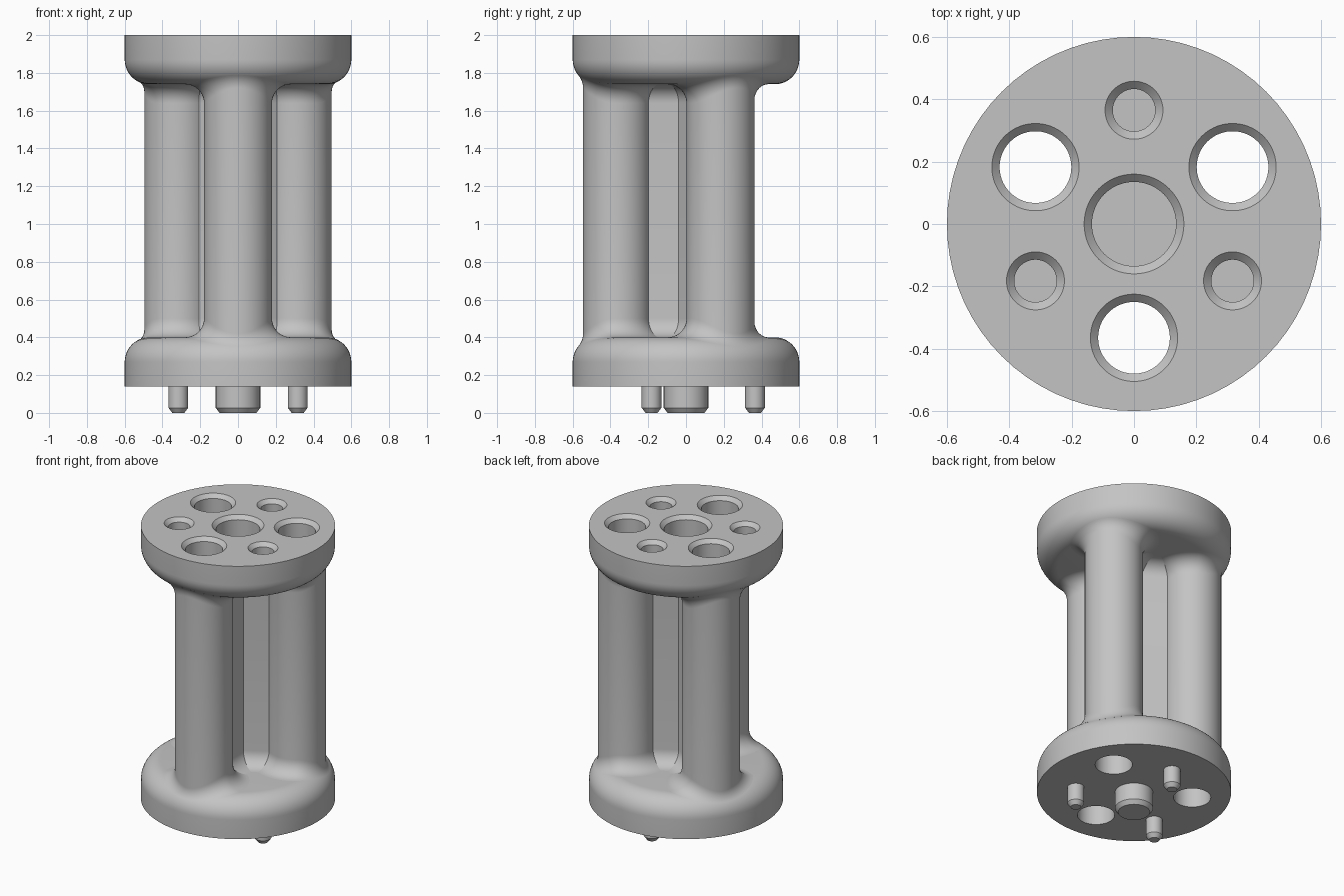
import bpy, bmesh
from math import sin, cos, pi, radians, sqrt
from mathutils import Vector

if "Cube" in bpy.data.objects:
    bpy.data.objects.remove(bpy.data.objects["Cube"])

grey = bpy.data.materials.new("plain grey")
grey.use_nodes = True
grey.diffuse_color = (0.55, 0.55, 0.55, 1)
grey.node_tree.nodes["Principled BSDF"].inputs["Base Color"].default_value = grey.diffuse_color

SEG = 72                # segments around
BOT, LOW = 0.14, 0.40   # lower disc, bottom and top
MIRROR = 2.14           # z of the upper half is MIRROR - z
DISC_R, ROUND = 0.60, 0.13
RING = 0.365            # distance of columns and pins from the axis
COL_R, BORE, FILLET = 0.18, 0.115, 0.10
WEB = 0.068             # half thickness of the webs
COLUMN_ANGLES = [radians(a) for a in (-90, 30, 150)]
PIN_ANGLES = [a + pi for a in COLUMN_ANGLES]


def finish(bm, name):
    bmesh.ops.remove_doubles(bm, verts=bm.verts, dist=1e-5)
    bmesh.ops.recalc_face_normals(bm, faces=bm.faces)
    mesh = bpy.data.meshes.new(name)
    bm.to_mesh(mesh)
    bm.free()
    obj = bpy.data.objects.new(name, mesh)
    bpy.context.collection.objects.link(obj)
    mesh.materials.append(grey)
    return obj


def smooth(obj):
    bpy.ops.object.select_all(action="DESELECT")
    obj.select_set(True)
    bpy.context.view_layer.objects.active = obj
    bpy.ops.object.shade_smooth_by_angle(angle=radians(32))


def lathe(bm, profile, centre=(0, 0)):
    """Revolve (radius, z) points, starting and ending on the axis."""
    rings = []
    for r, z in profile:
        if r == 0:
            rings.append([bm.verts.new((*centre, z))])
        else:
            rings.append([bm.verts.new((centre[0] + r * cos(2 * pi * i / SEG),
                                        centre[1] + r * sin(2 * pi * i / SEG), z))
                          for i in range(SEG)])
    for a, b in zip(rings, rings[1:]):
        for i in range(SEG):
            j = (i + 1) % SEG
            quad = [a[i % len(a)], a[j % len(a)], b[j % len(b)], b[i % len(b)]]
            bm.faces.new(list(dict.fromkeys(quad)))


def at(angle, dist=RING):
    return (dist * cos(angle), dist * sin(angle))


def flip(points):
    return [(r, MIRROR - z) for r, z in points]


def cut(obj, cutter):
    cutter.hide_render = True
    mod = obj.modifiers.new("holes", "BOOLEAN")
    mod.operation, mod.solver, mod.object = "DIFFERENCE", "EXACT", cutter
    bpy.context.view_layer.objects.active = obj
    bpy.ops.object.modifier_apply(modifier=mod.name)
    bpy.data.objects.remove(cutter)


# End discs with one rounded rim
rim = [(DISC_R - ROUND + ROUND * cos(t), LOW - ROUND + ROUND * sin(t))
       for t in (pi / 2 * i / 12 for i in range(13))]
disc_profile = [(0, BOT), (DISC_R, BOT)] + rim + [(0, LOW)]
bm = bmesh.new()
lathe(bm, disc_profile)
lower_disc = finish(bm, "lower_disc")
bm = bmesh.new()
lathe(bm, flip(disc_profile))
upper_disc = finish(bm, "upper_disc")

# Plain bores through the lower disc
bm = bmesh.new()
for a in COLUMN_ANGLES:
    lathe(bm, [(0, 0), (BORE, 0), (BORE, 0.6), (0, 0.6)], at(a))
cut(lower_disc, finish(bm, "lower_cutter"))


# Chamfered bores and sockets in the upper disc
def socket(bm, radius, floor, centre):
    c = 0.025
    lathe(bm, [(0, floor), (radius, floor), (radius, 2 - c),
               (radius + 2 * c, 2 + c), (0, 2 + c)], centre)


bm = bmesh.new()
socket(bm, 0.135, 1.85, (0, 0))
for a in COLUMN_ANGLES:
    socket(bm, BORE, 1.5, at(a))
for a in PIN_ANGLES:
    socket(bm, 0.068, 1.85, at(a))
cut(upper_disc, finish(bm, "upper_cutter"))
smooth(lower_disc)
smooth(upper_disc)


# Hollow columns, blended into the discs by a rolling-ball fillet
def fillet_arc(centre, d, steps=10):
    ball = centre + d * (COL_R + FILLET)
    radial = sqrt(ball.x ** 2 + ball.y ** 2)
    core = DISC_R - ROUND
    over = max(0, radial - core)
    ball.z = LOW - ROUND + sqrt((ROUND + FILLET) ** 2 - over ** 2)
    out = Vector((ball.x, ball.y, 0)) / radial
    foot = out * min(radial, core) + Vector((0, 0, LOW - ROUND))
    to_disc = (foot - ball).normalized()
    return [ball + FILLET * to_disc.slerp(-d, i / steps) for i in range(steps + 1)]


for name, a in zip(("front", "left", "right"), COLUMN_ANGLES):
    bm = bmesh.new()
    centre = Vector((*at(a), 0))
    strips = []
    for i in range(SEG):
        t = 2 * pi * i / SEG
        d = Vector((cos(t), sin(t), 0))
        low = fillet_arc(centre, d)
        high = [Vector((p.x, p.y, MIRROR - p.z)) for p in reversed(low)]
        bore = [centre + d * BORE + Vector((0, 0, z)) for z in (MIRROR - LOW, LOW)]
        strips.append([bm.verts.new(p) for p in low + high + bore])
    n = len(strips[0])
    for i in range(SEG):
        s, t = strips[i], strips[(i + 1) % SEG]
        for k in range(n):
            m = (k + 1) % n
            bm.faces.new((s[k], t[k], t[m], s[m]))
    smooth(finish(bm, name + "_column"))

# Three webs joining the columns along the axis, flared at both ends
flare = [(WEB + FILLET, LOW - 0.03)]
flare += [(WEB + FILLET - FILLET * sin(t), LOW + FILLET - FILLET * cos(t))
          for t in (pi / 2 * i / 10 for i in range(11))]
side = flare + flip(flare)[::-1]
outline = side + [(-w, z) for w, z in reversed(side)]
for name, a in zip(("front", "left", "right"), COLUMN_ANGLES):
    bm = bmesh.new()
    along = Vector((cos(a), sin(a), 0))
    across = Vector((-sin(a), cos(a), 0))
    ends = [[bm.verts.new(along * s + across * w + Vector((0, 0, z))) for w, z in outline]
            for s in (0, RING - 0.15)]
    for k in range(len(outline)):
        m = (k + 1) % len(outline)
        bm.faces.new((ends[0][k], ends[0][m], ends[1][m], ends[1][k]))
    for end in ends:
        bm.faces.new(end)
    smooth(finish(bm, name + "_web"))


# Chamfered pins under the lower disc
def pin(name, radius, chamfer, centre):
    bm = bmesh.new()
    lathe(bm, [(0, 0), (radius - chamfer, 0), (radius, 0.027), (radius, BOT + 0.02),
               (0, BOT + 0.02)], centre)
    smooth(finish(bm, name))


pin("centre_pin", 0.118, 0.02, (0, 0))
for name, a in zip(("back", "right", "left"), PIN_ANGLES):
    pin(name + "_pin", 0.052, 0.02, at(a))
